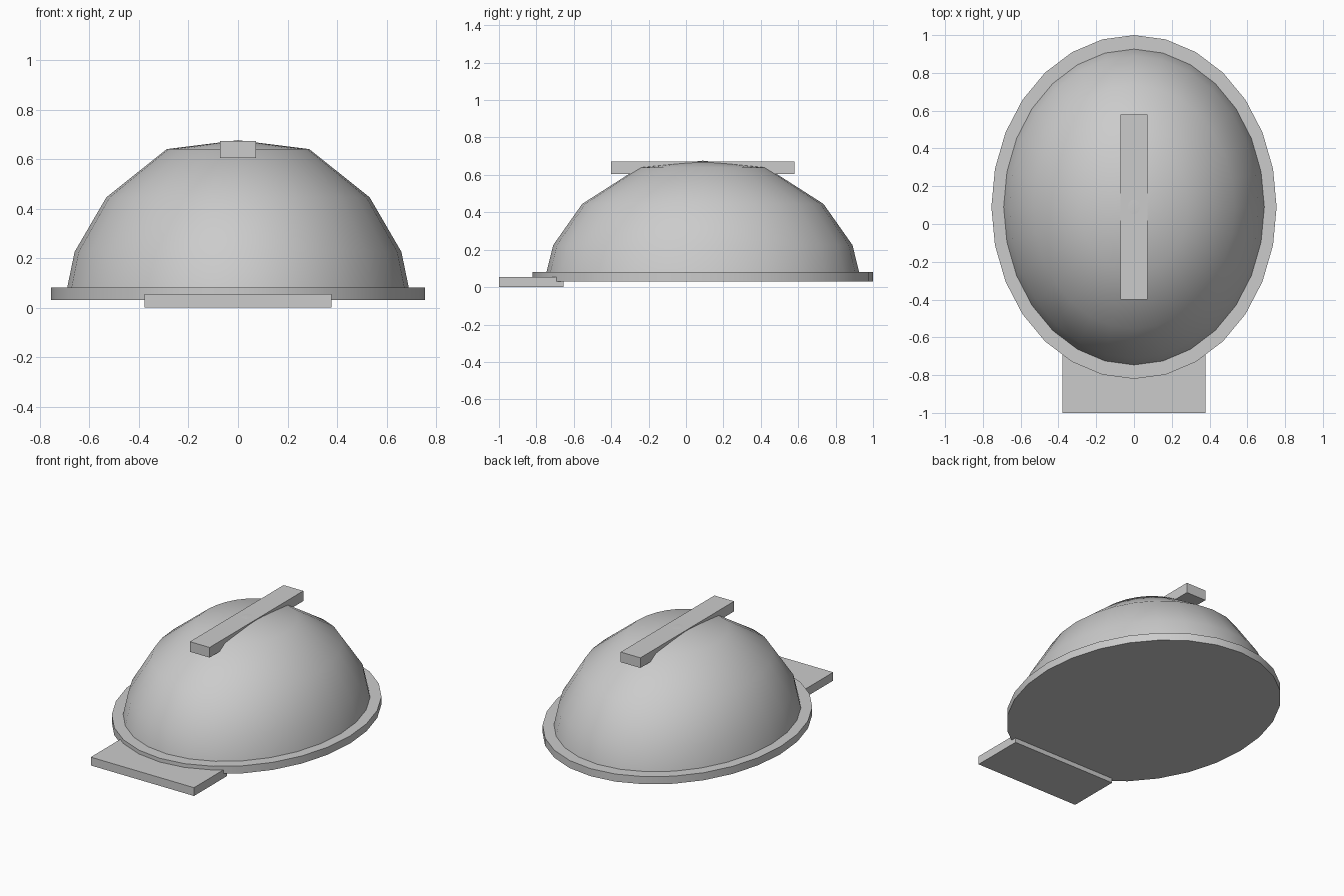
import bpy, bmesh, math

if "Cube" in bpy.data.objects:
    bpy.data.objects.remove(bpy.data.objects["Cube"])

SIDES = 28
CENTRE_Y = 0.09

grey = bpy.data.materials.new("light grey")
grey.diffuse_color = (0.6, 0.6, 0.6, 1)
grey.use_nodes = True
grey.node_tree.nodes["Principled BSDF"].inputs["Base Color"].default_value = grey.diffuse_color


def finish(name, bm):
    bmesh.ops.recalc_face_normals(bm, faces=bm.faces)
    mesh = bpy.data.meshes.new(name)
    bm.to_mesh(mesh)
    bm.free()
    obj = bpy.data.objects.new(name, mesh)
    bpy.context.collection.objects.link(obj)
    mesh.materials.append(grey)
    return obj


def smooth(obj, angle):
    bpy.ops.object.select_all(action='DESELECT')
    obj.select_set(True)
    bpy.context.view_layer.objects.active = obj
    bpy.ops.object.shade_smooth_by_angle(angle=math.radians(angle))


def oval_stack(name, profile, tip=None):
    """Closed oval solid from (x radius, y radius, z) rings, with an optional pointed top."""
    bm = bmesh.new()
    rings = []
    for rx, ry, z in profile:
        angles = [math.tau * i / SIDES for i in range(SIDES)]
        rings.append([bm.verts.new((rx * math.cos(a), CENTRE_Y + ry * math.sin(a), z))
                      for a in angles])
    for low, high in zip(rings, rings[1:]):
        for i in range(SIDES):
            j = (i + 1) % SIDES
            bm.faces.new((low[i], low[j], high[j], high[i]))
    bm.faces.new(rings[0])
    if tip is None:
        bm.faces.new(rings[-1])
    else:
        top = bm.verts.new((0, CENTRE_Y, tip))
        for i in range(SIDES):
            bm.faces.new((rings[-1][i], rings[-1][(i + 1) % SIDES], top))
    return finish(name, bm)


def box(name, x, y, z):
    bm = bmesh.new()
    bmesh.ops.create_cube(bm, size=1)
    for v in bm.verts:
        v.co = [lo + (c + 0.5) * (hi - lo) for c, (lo, hi) in zip(v.co, (x, y, z))]
    return finish(name, bm)


# Oval base rim
rim = oval_stack("base_rim", [(0.755, 0.91, 0.03), (0.755, 0.91, 0.08)])
smooth(rim, 30)

# Rounded shell
shell = oval_stack("shell", [(0.695, 0.84, 0.06), (0.69, 0.836, 0.08), (0.66, 0.80, 0.225),
                             (0.532, 0.645, 0.445), (0.288, 0.34, 0.64)], tip=0.676)
smooth(shell, 50)

# Ridge bar across the top
box("top_bar", (-0.072, 0.072), (-0.40, 0.58), (0.605, 0.672))

# Flat plate at the front
box("front_plate", (-0.378, 0.378), (-1.0, -0.655), (0.0, 0.055))
